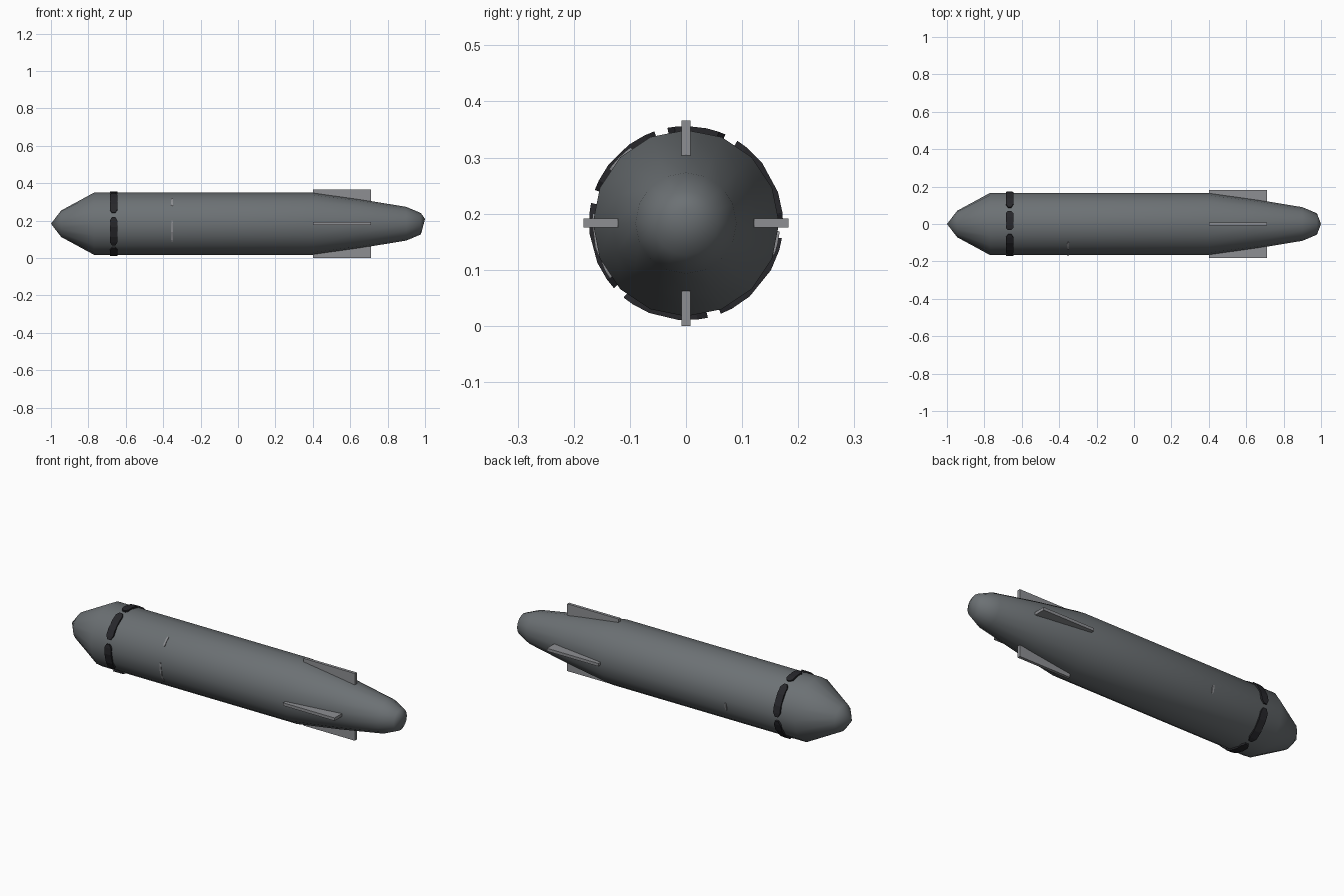
import bpy, bmesh, math
from mathutils import Vector

cube = bpy.data.objects.get("Cube")
if cube:
    bpy.data.objects.remove(cube, do_unlink=True)

AXIS_Z = 0.183  # height of the long axis


def material(name, rgb):
    m = bpy.data.materials.new(name)
    m.use_nodes = True
    m.diffuse_color = (*rgb, 1)
    bsdf = m.node_tree.nodes["Principled BSDF"]
    bsdf.inputs["Base Color"].default_value = (*rgb, 1)
    bsdf.inputs["Roughness"].default_value = 0.6
    return m


HULL = material("hull grey", (0.15, 0.165, 0.175))
FIN = material("light grey", (0.27, 0.275, 0.29))
BAND = material("band black", (0.02, 0.02, 0.024))


def finish(name, bm, mat, smooth=None):
    bmesh.ops.recalc_face_normals(bm, faces=bm.faces)
    me = bpy.data.meshes.new(name)
    bm.to_mesh(me)
    bm.free()
    ob = bpy.data.objects.new(name, me)
    bpy.context.collection.objects.link(ob)
    me.materials.append(mat)
    if smooth:
        bpy.ops.object.select_all(action="DESELECT")
        ob.select_set(True)
        bpy.context.view_layer.objects.active = ob
        bpy.ops.object.shade_smooth_by_angle(angle=math.radians(smooth))
    return ob


def around(x, r, deg):
    # 0 degrees faces the front, 90 faces up
    a = math.radians(deg)
    return Vector((x, -r * math.cos(a), AXIS_Z + r * math.sin(a)))


def skin(bm, rings):
    for a, b in zip(rings, rings[1:]):
        for i in range(len(a)):
            j = (i + 1) % len(a)
            bm.faces.new((a[i], a[j], b[j], b[i]))


# Hull: lathed rings closed by a pointed nose and an off-centre tail tip
SIDES = 16
profile = [(-0.945, 0.071), (-0.77, 0.166), (0.4, 0.166),
           (0.65, 0.131), (0.9, 0.09), (0.978, 0.057)]
bm = bmesh.new()
rings = [[bm.verts.new(around(x, r, 360 * i / SIDES)) for i in range(SIDES)]
         for x, r in profile]
skin(bm, rings)
for ring, tip in ((rings[0], (-1, 0, AXIS_Z)), (rings[-1], (1, 0, 0.208))):
    v = bm.verts.new(tip)
    for i in range(SIDES):
        bm.faces.new((ring[i], ring[(i + 1) % SIDES], v))
finish("hull", bm, HULL, 60)


# Curved plates that hug the hull, narrowed at both ends
def plate(name, x, half, start, end, outer, mat, steps):
    bm = bmesh.new()
    span = end - start
    stops = [0, 0.12] + [k / steps for k in range(1, steps)] + [0.88, 1]
    rings = []
    for t in stops:
        w = half * (0.45 if t in (0, 1) else 1)
        deg = start + span * t
        rings.append([bm.verts.new(around(x + s * w, r, deg))
                      for s, r in ((-1, 0.155), (1, 0.155), (1, outer), (-1, outer))])
    skin(bm, rings)
    bm.faces.new(rings[0])
    bm.faces.new(rings[-1])
    finish(name, bm, mat)


# Black band of six separate panels behind the nose
gaps = [-242, -175, -107, -46, 16, 75, 118]
for n, (a, b) in enumerate(zip(gaps, gaps[1:])):
    plate(f"band_panel_{n + 1}", -0.665, 0.02, a + 4, b - 4, 0.173, BAND, 3)

# Small light slivers flush with the hull
for n, (a, b) in enumerate(((35, 54), (-36, 6), (185, 200))):
    plate(f"hull_sliver_{n + 1}", -0.352, 0.005, a, b, 0.1675, FIN, 2)

# Four tail fins
for n, name in enumerate(("front", "top", "back", "bottom")):
    bm = bmesh.new()
    bmesh.ops.create_cube(bm, size=1)
    ang = n * math.pi / 2
    for v in bm.verts:
        x = 0.555 + v.co.x * 0.31
        r = 0.152 + v.co.y * 0.062
        t = v.co.z * 0.016
        v.co = (x, -r * math.cos(ang) + t * math.sin(ang),
                AXIS_Z + r * math.sin(ang) + t * math.cos(ang))
    finish(f"{name}_fin", bm, FIN)
